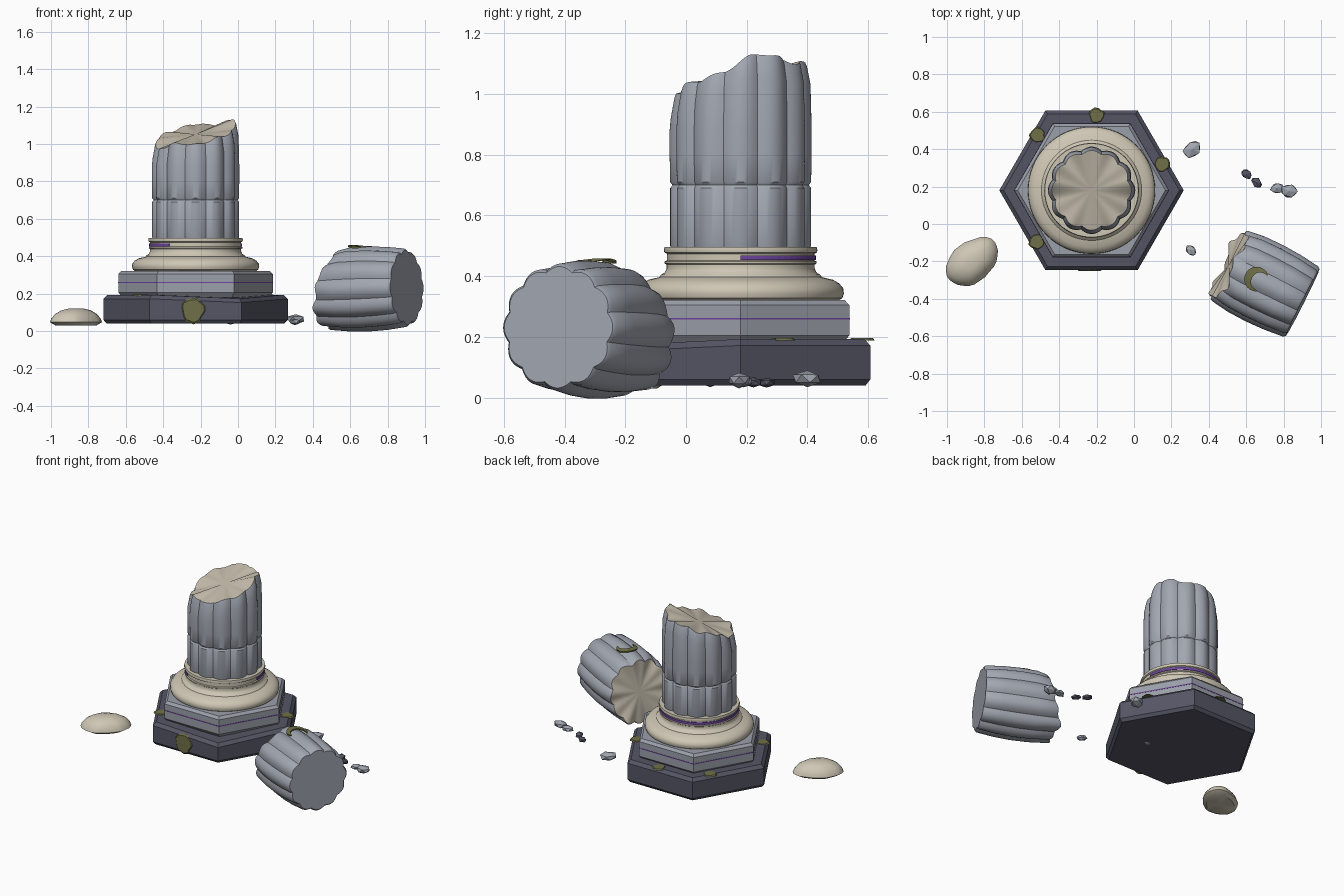
import bpy, bmesh, math, random
from math import sin, cos, pi, tau, sqrt
from mathutils import Matrix, Vector

if "Cube" in bpy.data.objects:
    bpy.data.objects.remove(bpy.data.objects["Cube"], do_unlink=True)
random.seed(4)
CX, CY = -0.227, 0.18          # centre of the standing column
FLUTES = 12


def material(name, rgb):
    m = bpy.data.materials.new(name)
    m.use_nodes = True
    col = (*rgb, 1)
    m.diffuse_color = col
    m.node_tree.nodes["Principled BSDF"].inputs["Base Color"].default_value = col
    return m


GREY = material("grey stone", (0.36, 0.385, 0.44))
PLINTH = material("pale plinth stone", (0.33, 0.35, 0.40))
DARK = material("dark slate", (0.09, 0.092, 0.13))
CREAM = material("cream stone", (0.62, 0.57, 0.46))
BROKEN = material("broken stone", (0.55, 0.50, 0.41))
PURPLE = material("purple inlay", (0.16, 0.06, 0.36))
MOSS = material("moss", (0.16, 0.16, 0.065))


def finish(bm, name, mats, matrix=None, smooth=None):
    bmesh.ops.recalc_face_normals(bm, faces=bm.faces)
    me = bpy.data.meshes.new(name)
    bm.to_mesh(me)
    bm.free()
    ob = bpy.data.objects.new(name, me)
    bpy.context.collection.objects.link(ob)
    for m in mats:
        me.materials.append(m)
    if matrix:
        me.transform(matrix)
    if smooth:
        bpy.ops.object.select_all(action='DESELECT')
        ob.select_set(True)
        bpy.context.view_layer.objects.active = ob
        bpy.ops.object.shade_smooth_by_angle(angle=math.radians(smooth))
    return ob


def loft(name, rings, n, mats, matrix=None, smooth=None, shape=None, ends=(0, 0)):
    """Stack rings of (radius, height); shape may change each point."""
    bm = bmesh.new()
    rows = []
    for i, (r, z) in enumerate(rings):
        row = []
        for k in range(n):
            a = tau * k / n
            p = Vector((r * cos(a), r * sin(a), z))
            row.append(bm.verts.new(shape(p, a, i) if shape else p))
        rows.append(row)
    for lo, hi in zip(rows, rows[1:]):
        for k in range(n):
            j = (k + 1) % n
            bm.faces.new((lo[k], lo[j], hi[j], hi[k]))
    for row, mi in ((rows[0], ends[0]), (rows[-1], ends[1])):
        # fan each end from its middle
        mid = bm.verts.new(sum((v.co for v in row), Vector()) / n)
        for k in range(n):
            bm.faces.new((row[k], row[(k + 1) % n], mid)).material_index = mi
    return finish(bm, name, mats, matrix, smooth)


def flute(p, a, depth=0.012):
    s = 1 - depth / 0.23 * (1 - abs(cos(a * FLUTES / 2))) * 1.4
    return Vector((p.x * s, p.y * s, p.z))


def rough(a):
    return 0.012 * sin(3 * a + 1) + 0.01 * sin(5 * a) + 0.006 * sin(11 * a)


AT = Matrix.Translation((CX, CY, 0))


# Hexagonal plinth slabs with chamfered edges
def chipped(p, a, i):
    # worn front corner
    if i > 1 and abs(a - tau * 5 / 6) < 0.1:
        p.z -= 0.02
    return p


loft("lower_slab", [(0.475, 0.04), (0.493, 0.06), (0.493, 0.172), (0.47, 0.193)],
     6, [DARK], AT, shape=chipped)
loft("upper_slab", [(0.39, 0.18), (0.413, 0.205), (0.413, 0.305), (0.395, 0.322)],
     6, [PLINTH], AT)
loft("slab_inlay", [(0.415, 0.257), (0.415, 0.263)], 6, [PURPLE], AT)

# Turned base moulding
base = [(0.322, 0.32), (0.335, 0.328), (0.34, 0.343), (0.338, 0.36), (0.325, 0.376),
        (0.305, 0.388), (0.268, 0.397), (0.262, 0.405), (0.25, 0.412), (0.244, 0.425),
        (0.244, 0.438), (0.25, 0.442), (0.25, 0.449), (0.243, 0.452), (0.243, 0.474),
        (0.251, 0.478), (0.253, 0.486), (0.25, 0.497)]
loft("base_moulding", base, 64, [CREAM], AT, 35)

# Purple inlay running part of the way round the neck
bm = bmesh.new()
strip = []
for k in range(41):
    a = math.radians(235) * k / 40
    strip.append([bm.verts.new((r * cos(a), r * sin(a), z))
                  for r, z in ((0.242, 0.453), (0.248, 0.453), (0.248, 0.469), (0.242, 0.469))])
for p, q in zip(strip, strip[1:]):
    for k in range(4):
        j = (k + 1) % 4
        bm.faces.new((p[k], p[j], q[j], q[k]))
bm.faces.new(strip[0])
bm.faces.new(strip[-1])
finish(bm, "neck_inlay", [PURPLE], AT)

# Standing fluted shaft, two drums, the upper one snapped off
loft("lower_drum", [(0.228, 0.49), (0.232, 0.5), (0.232, 0.69), (0.223, 0.702)],
     144, [GREY], AT, 35, lambda p, a, i: flute(p, a))


def snapped(p, a, i):
    p = flute(p, a)
    if i >= 4:
        top = 1.052 + 0.22 * p.x + 0.25 * p.y + rough(a)
        p.z = top - (0.075, 0.012, 0)[i - 4]
    return p


loft("upper_drum", [(0.223, 0.698), (0.232, 0.71), (0.234, 0.8), (0.234, 0.88),
                    (0.23, 1), (0.218, 1), (0.213, 1)],
     144, [GREY, BROKEN], AT, 35, snapped, (0, 1))

# Fallen drum lying on its side
start, end = Vector((0.475, -0.205, 0.216)), Vector((0.902, -0.42, 0.232))
axis = (end - start).normalized()
side = Vector((0, 0, 1)).cross(axis).normalized()
lie = Matrix((side, axis.cross(side), axis)).transposed().to_4x4()
lie.translation = start
length = (end - start).length


def fallen(p, a, i):
    p = flute(p, a)
    if i < 2:
        p.z += 0.035 + 0.2 * p.y + rough(a + 2)
    return p


loft("fallen_drum", [(0.205, 0), (0.211, 0.01), (0.224, 0.14), (0.227, 0.25), (0.222, 0.36),
                     (0.21, length - 0.012), (0.2, length)],
     144, [GREY, BROKEN], lie, 35, fallen, (1, 0))

# Broken piece of moulding
loft("moulding_chunk", [(0.125, 0.03), (0.158, 0.047), (0.15, 0.066), (0.128, 0.09),
                        (0.09, 0.11), (0.045, 0.12)], 28, [CREAM],
     Matrix.Translation((-0.865, -0.2, 0)) @ Matrix.Rotation(math.radians(40), 4, 'Z'), 35,
     lambda p, a, i: Vector((p.x * (1 + rough(a)), p.y * (0.68 + 2 * rough(a)), p.z)))


# Moss patches
def moss(name, matrix, rx, ry, seed):
    loft(name, [(1, 0), (0.85, 0.008)], 20, [MOSS], matrix, None,
         lambda p, a, i: Vector((p.x * rx * (1 + 5 * rough(a + seed)),
                                 p.y * ry * (1 + 5 * rough(a + seed)), p.z)))


for k, (x, y) in enumerate(((-0.2, 0.58), (-0.515, 0.475), (0.15, 0.32), (-0.52, -0.095))):
    moss(f"ledge_moss_{k + 1}", Matrix.Translation((x, y, 0.188)), 0.042, 0.042, k)
moss("front_moss", Matrix.Translation((-0.24, -0.243, 0.11)) @ Matrix.Rotation(pi / 2, 4, 'X'),
     0.066, 0.07, 4)

# Crescent of moss following the curve of the fallen drum
bm = bmesh.new()
rows = []
for k in range(17):
    a = math.radians(20 + 250 * k / 16)
    row = []
    for r in (0.066, 0.066 - 0.042 * sin(pi * (k + 1) / 18)):
        x, y = 0.655 + r * cos(a), -0.295 + r * sin(a)
        d = (Vector((x, y, 0)) - start).dot(side)
        z = 0.226 + sqrt(0.228 ** 2 - d * d)
        row += [bm.verts.new((x, y, z - 0.003)), bm.verts.new((x, y, z + 0.005))]
    rows.append((row[0], row[1], row[3], row[2]))
for p, q in zip(rows, rows[1:]):
    for k in range(4):
        j = (k + 1) % 4
        bm.faces.new((p[k], p[j], q[j], q[k]))
bm.faces.new(rows[0])
bm.faces.new(rows[-1])
finish(bm, "drum_moss", [MOSS])

# Scattered rubble: x, y, half length, turn in degrees, stone
rubble = [(0.31, 0.4, 0.06, 40, GREY), (0.765, 0.19, 0.04, 10, GREY),
          (0.83, 0.175, 0.052, 0, GREY), (0.305, -0.14, 0.036, -50, GREY),
          (-0.04, 0.08, 0.04, 20, GREY), (0.602, 0.265, 0.035, -30, DARK),
          (0.655, 0.222, 0.035, -50, DARK)]
for k, (x, y, r, turn, mat) in enumerate(rubble):
    bm = bmesh.new()
    bmesh.ops.create_icosphere(bm, subdivisions=1, radius=1)
    for v in bm.verts:
        v.co *= random.uniform(0.85, 1.1)
    h = r * 0.5
    finish(bm, f"rubble_{k + 1}", [mat],
           Matrix.Translation((x, y, 0.032 + h)) @ Matrix.Rotation(math.radians(turn), 4, 'Z')
           @ Matrix.Diagonal((r, r * 0.75, h, 1)))
